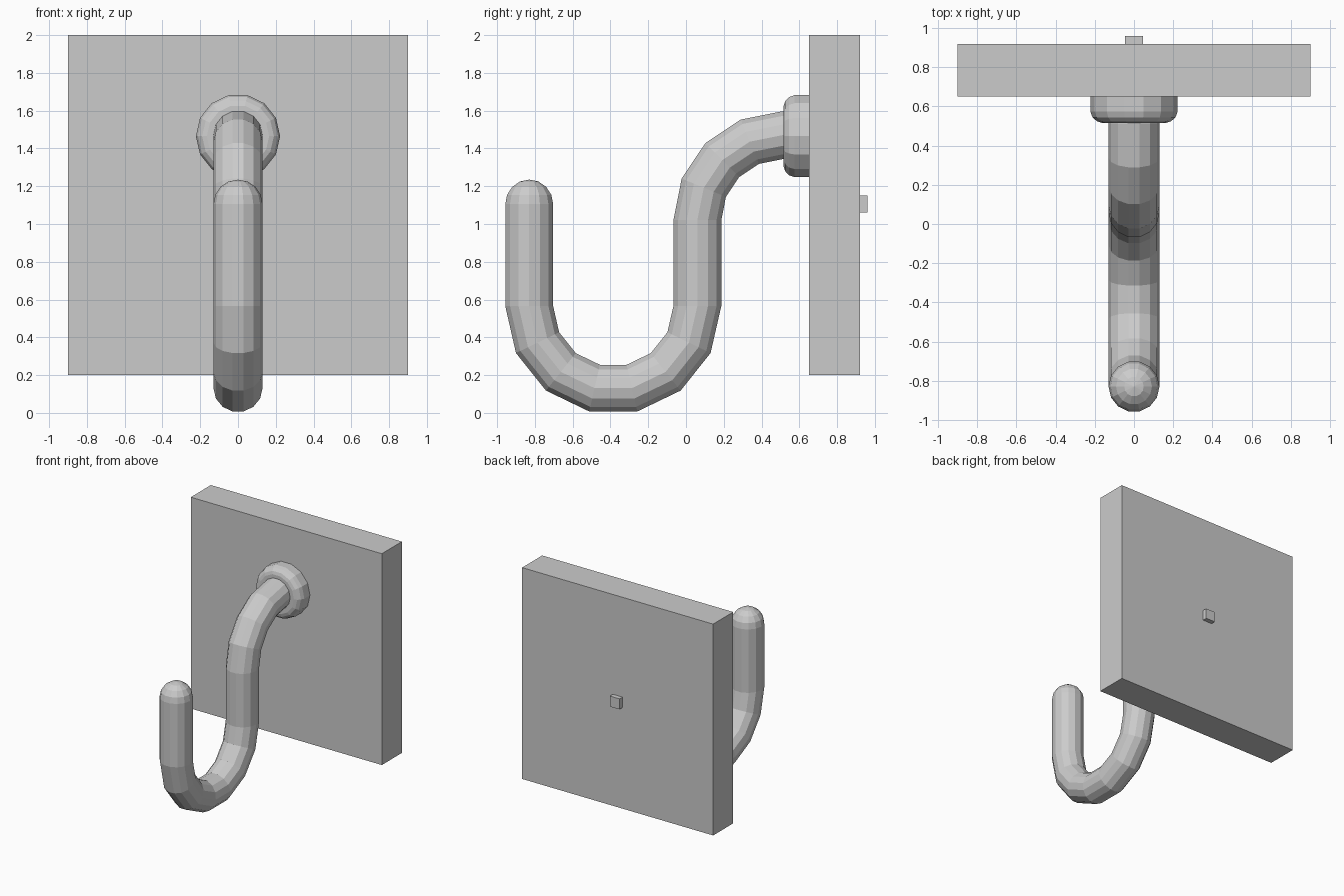
import bpy, bmesh
from math import sin, cos, pi, radians
from mathutils import Vector

if "Cube" in bpy.data.objects:
    bpy.data.objects.remove(bpy.data.objects["Cube"])

SIDES = 14
X = Vector((1, 0, 0))


def box(name, lo, hi):
    lo, hi = Vector(lo), Vector(hi)
    bm = bmesh.new()
    bmesh.ops.create_cube(bm, size=1)
    for v in bm.verts:
        v.co = Vector([(lo[i] + hi[i]) / 2 + v.co[i] * (hi[i] - lo[i]) for i in range(3)])
    finish(name, bm)


def finish(name, bm):
    bmesh.ops.recalc_face_normals(bm, faces=bm.faces)
    me = bpy.data.meshes.new(name)
    bm.to_mesh(me)
    bm.free()
    ob = bpy.data.objects.new(name, me)
    bpy.context.collection.objects.link(ob)
    return ob


def loft(name, stations, pole=None):
    """Skin rings given as (y, z, tangent angle in the yz plane, radius)."""
    bm = bmesh.new()
    rings = []
    for y, z, ang, r in stations:
        v = Vector((0, -sin(ang), cos(ang)))
        c = Vector((0, y, z))
        rings.append([bm.verts.new(c + r * (cos(a) * X + sin(a) * v))
                      for a in (2 * pi * i / SIDES for i in range(SIDES))])
    for a, b in zip(rings, rings[1:]):
        for i in range(SIDES):
            j = (i + 1) % SIDES
            bm.faces.new((a[i], a[j], b[j], b[i]))
    if pole:
        p = bm.verts.new(pole)
        for i in range(SIDES):
            bm.faces.new((p, rings[0][i], rings[0][(i + 1) % SIDES]))
    else:
        bm.faces.new(rings[0])
    bm.faces.new(rings[-1])
    finish(name, bm)


# Wall plate and small peg on its back
box("wall_plate", (-0.9, 0.65, 0.2), (0.9, 0.92, 2.0))
box("back_peg", (-0.045, 0.91, 1.06), (0.045, 0.96, 1.15))

# Hook: rounded tip, U bend, then a quarter bend into the collar
R = 0.13
tip_y, tip_z = -0.83, 1.105
path = []
for d in (67.5, 45, 22.5, 0):
    t = radians(d)
    path.append((tip_y, tip_z + R * sin(t), -pi / 2, R * cos(t)))
for i in range(8):
    t = pi * i / 7
    path.append((-0.385 - 0.445 * cos(t), 0.565 - 0.445 * sin(t), -pi / 2 + t, R))
for i in range(5):
    t = pi / 2 * i / 4
    path.append((0.51 - 0.45 * cos(t), 1.02 + 0.45 * sin(t), pi / 2 - t, R))
path.append((0.6, 1.47, 0, R))
loft("hook", path, pole=(0, tip_y, tip_z + R))

# Rounded collar against the plate
profile = [(0.517, 0.165), (0.525, 0.19), (0.545, 0.212), (0.575, 0.223), (0.66, 0.223)]
loft("collar", [(y, 1.465, 0, r) for y, r in profile])
